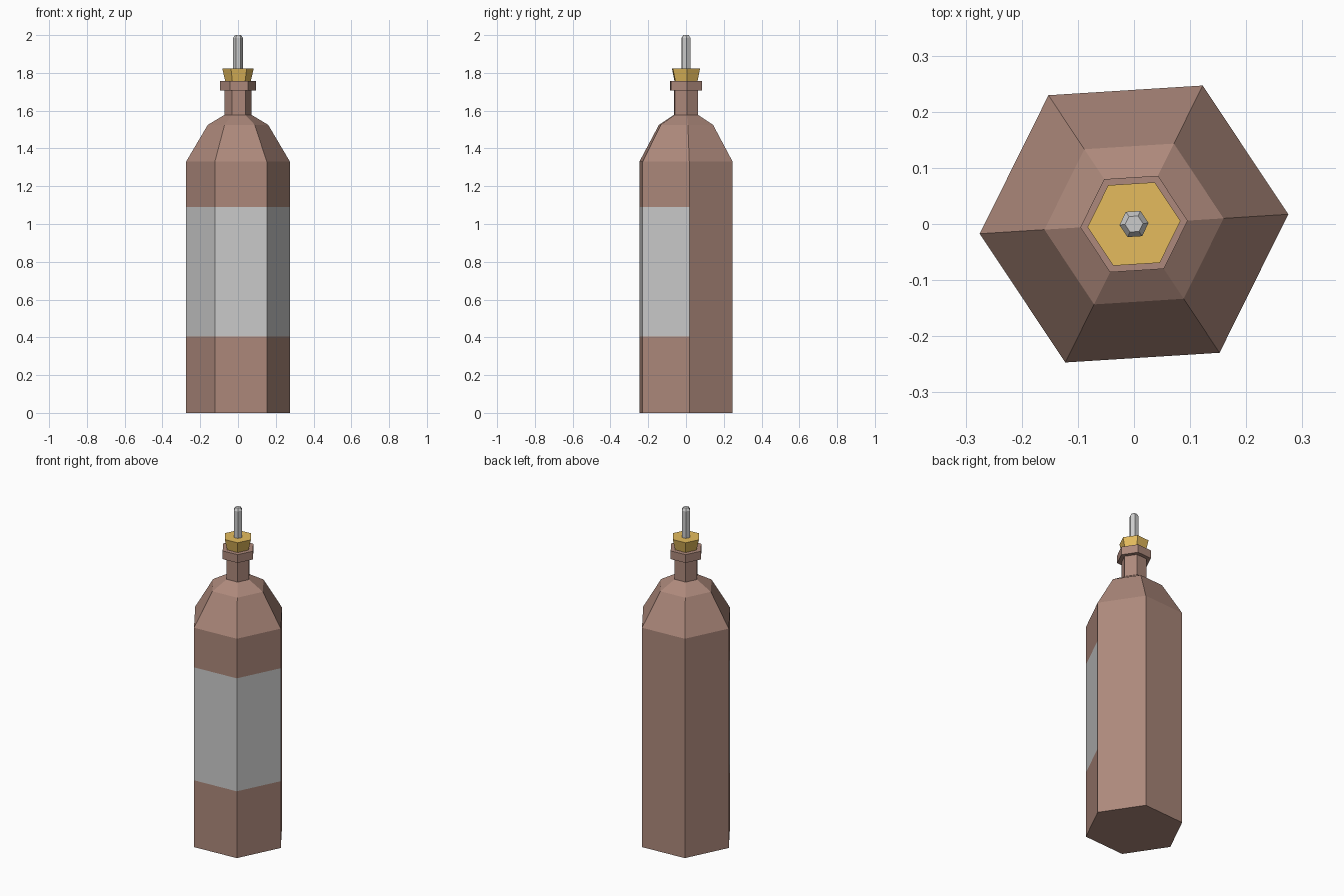
import bpy
import bmesh
import math

if "Cube" in bpy.data.objects:
    bpy.data.objects.remove(bpy.data.objects["Cube"])

SIDES = 6
TURN = math.radians(3.6)


def material(name, color=None):
    mat = bpy.data.materials.new(name)
    if color:
        mat.diffuse_color = (*color, 1)
    return mat


def hex_lathe(name, profile, mats=(), label_band=None):
    """Stack six-sided rings from (radius, z) pairs and cap both ends."""
    bm = bmesh.new()
    rings = []
    for r, z in profile:
        angles = [TURN + math.tau * i / SIDES for i in range(SIDES)]
        rings.append([bm.verts.new((r * math.cos(a), r * math.sin(a), z)) for a in angles])
    for k, (low, high) in enumerate(zip(rings, rings[1:])):
        for i in range(SIDES):
            j = (i + 1) % SIDES
            face = bm.faces.new((low[i], low[j], high[j], high[i]))
            # the label wraps the three front-facing sides
            if k == label_band and i >= SIDES // 2:
                face.material_index = 1
    bm.faces.new(rings[0][::-1])
    bm.faces.new(rings[-1])
    bmesh.ops.recalc_face_normals(bm, faces=bm.faces)
    mesh = bpy.data.meshes.new(name)
    bm.to_mesh(mesh)
    bm.free()
    for mat in mats:
        mesh.materials.append(mat)
    obj = bpy.data.objects.new(name, mesh)
    bpy.context.collection.objects.link(obj)
    return obj


brown = material("brown_glass", (0.42, 0.25, 0.20))
paper = material("label_paper")
cork = material("cork", (0.78, 0.50, 0.11))

# Bottle: body with label band, shoulder, neck and lip
hex_lathe("bottle", [
    (0.2755, 0), (0.2755, 0.405), (0.2755, 1.09), (0.2755, 1.33),
    (0.16, 1.525), (0.071, 1.578), (0.071, 1.706),
    (0.096, 1.706), (0.096, 1.756),
], (brown, paper), label_band=1)

# Tapered stopper set slightly into the lip
hex_lathe("stopper", [(0.064, 1.74), (0.083, 1.822)], (cork,))

# Pouring spout with a chamfered tip
hex_lathe("spout", [(0.026, 1.80), (0.026, 1.985), (0.016, 2.0)])

for m in bpy.data.materials:
    if m.users and not m.is_grease_pencil:
        m.use_nodes = True
        m.node_tree.nodes["Principled BSDF"].inputs["Base Color"].default_value = m.diffuse_color
